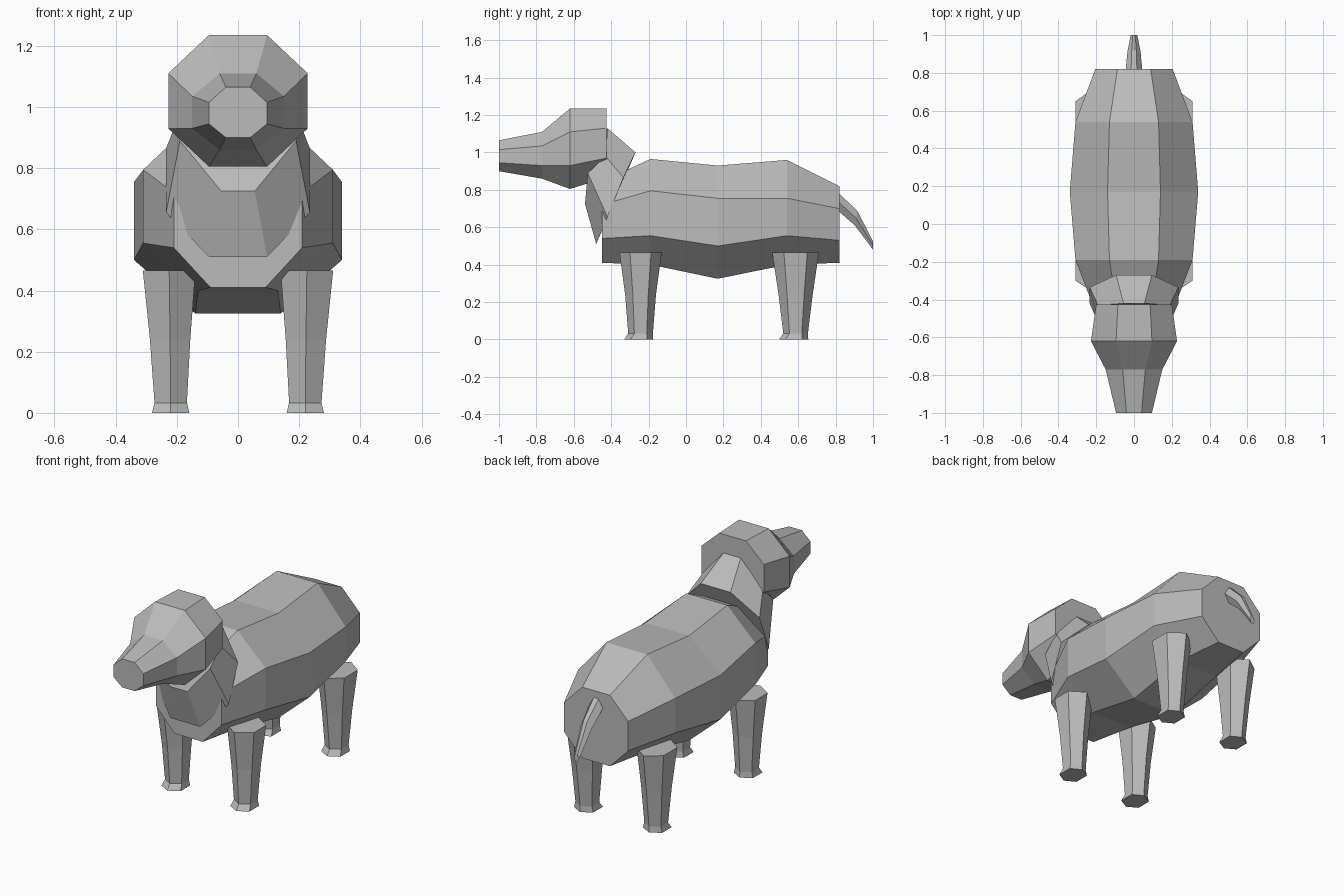
import bpy, bmesh
from math import cos, sin, radians
from mathutils import Vector

cube = bpy.data.objects.get("Cube")
if cube:
    bpy.data.objects.remove(cube, do_unlink=True)

grey = bpy.data.materials.new("plain grey")
grey.use_nodes = True
grey.diffuse_color = (0.5, 0.5, 0.5, 1)
grey.node_tree.nodes["Principled BSDF"].inputs["Base Color"].default_value = (0.5, 0.5, 0.5, 1)


def loft(name, rings):
    """Skin a list of equal-sized point rings and cap both ends."""
    bm = bmesh.new()
    loops = [[bm.verts.new(p) for p in ring] for ring in rings]
    for a, b in zip(loops, loops[1:]):
        for i in range(len(a)):
            j = (i + 1) % len(a)
            bm.faces.new((a[i], a[j], b[j], b[i]))
    bm.faces.new(loops[0])
    bm.faces.new(loops[-1])
    bmesh.ops.recalc_face_normals(bm, faces=bm.faces)
    mesh = bpy.data.meshes.new(name)
    bm.to_mesh(mesh)
    bm.free()
    mesh.materials.append(grey)
    obj = bpy.data.objects.new(name, mesh)
    bpy.context.collection.objects.link(obj)
    return obj


def octagon(flat, wide, side):
    """Symmetric octagon; side lists (y, z) from top to bottom."""
    xs = (flat, wide, wide, flat)
    half = [Vector((x, y, z)) for x, (y, z) in zip(xs, side)]
    return half + [Vector((-p.x, p.y, p.z)) for p in reversed(half)]


def upright(y, flat, wide, *heights):
    return octagon(flat, wide, [(y, z) for z in heights])


# Barrel-shaped body
loft("body", [
    upright(-0.45, 0.09, 0.21, 0.845, 0.72, 0.54, 0.41),
    upright(-0.19, 0.13, 0.31, 0.965, 0.795, 0.555, 0.40),
    upright(0.17, 0.14, 0.34, 0.93, 0.755, 0.50, 0.325),
    upright(0.54, 0.13, 0.31, 0.96, 0.755, 0.555, 0.40),
    upright(0.82, 0.088, 0.205, 0.82, 0.70, 0.53, 0.41),
])

# Head with tapering snout
loft("head", [
    upright(-1.0, 0.04, 0.095, 1.065, 1.015, 0.945, 0.90),
    upright(-0.77, 0.06, 0.15, 1.11, 1.035, 0.93, 0.86),
    upright(-0.62, 0.095, 0.228, 1.235, 1.11, 0.93, 0.805),
    upright(-0.425, 0.085, 0.20, 1.235, 1.13, 0.97, 0.865),
])

# Slanted neck and chest
loft("neck", [
    octagon(0.055, 0.19, [(-0.42, 1.13), (-0.43, 0.98), (-0.525, 0.89), (-0.54, 0.725)]),
    octagon(0.095, 0.235, [(-0.27, 1.0), (-0.335, 0.865), (-0.42, 0.655), (-0.48, 0.51)]),
])


# Six-sided legs with small feet
def hexagon(cx, cy, z, rx, ry, toe=0):
    ring = []
    for k in range(6):
        a = radians(60 * k + 30)
        x, y = cx + rx * cos(a) / cos(radians(30)), cy + ry * sin(a)
        ring.append(Vector((x, y - (toe if sin(a) < 0 else 0), z)))
    return ring


for side, s in (("left", 1), ("right", -1)):
    for end, y, depth in (("front", -0.243, 0.113), ("back", 0.586, 0.125)):
        loft(f"{end}_{side}_leg", [
            hexagon(s * 0.225, y, 0.465, 0.086, depth),
            hexagon(s * 0.222, y, 0.24, 0.066, depth * 0.73),
            hexagon(s * 0.22, y, 0.033, 0.053, 0.066),
            hexagon(s * 0.22, y, 0.0, 0.061, 0.068, 0.02),
        ])


# Drooping tail
def tail_ring(y, top, bottom, wide, lean=0):
    mid = (top + bottom) / 2
    outline = [(wide * 0.35, top), (wide, mid), (wide * 0.35, bottom),
               (-wide * 0.35, bottom), (-wide, mid), (-wide * 0.35, top)]
    return [Vector((x, y + lean * (z - mid), z)) for x, z in outline]


loft("tail", [
    tail_ring(0.80, 0.80, 0.70, 0.045),
    tail_ring(0.91, 0.685, 0.61, 0.035, 0.2),
    tail_ring(1.0, 0.525, 0.48, 0.018),
])
